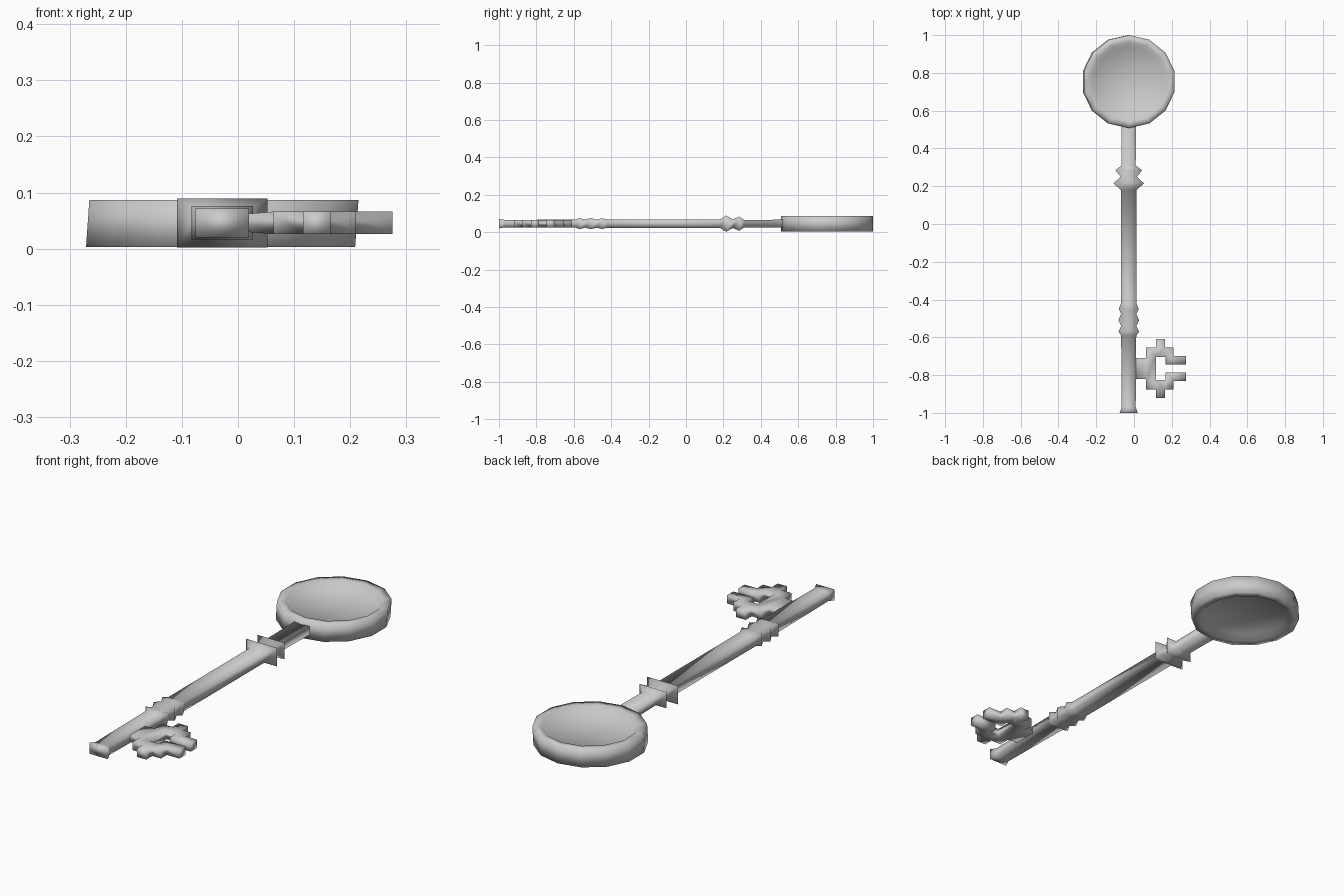
import bpy, bmesh, math

cube = bpy.data.objects.get("Cube")
if cube:
    bpy.data.objects.remove(cube, do_unlink=True)

CX, CZ = -0.028, 0.046      # shaft axis

metal = bpy.data.materials.new("grey metal")
metal.use_nodes = True
metal.diffuse_color = (0.6, 0.6, 0.6, 1)
metal.node_tree.nodes["Principled BSDF"].inputs["Base Color"].default_value = (0.6, 0.6, 0.6, 1)


def finish(name, bm):
    """Turn a bmesh into a smooth shaded metal object."""
    bmesh.ops.recalc_face_normals(bm, faces=bm.faces)
    for f in bm.faces:
        f.smooth = True
    mesh = bpy.data.meshes.new(name)
    bm.to_mesh(mesh)
    bm.free()
    mesh.materials.append(metal)
    obj = bpy.data.objects.new(name, mesh)
    bpy.context.collection.objects.link(obj)
    return obj


def skin(bm, rings):
    """Bridge successive closed rings of vertices with quads."""
    for a, b in zip(rings, rings[1:]):
        n = len(a)
        for i in range(n):
            j = (i + 1) % n
            bm.faces.new((a[i], a[j], b[j], b[i]))


# Square shaft with pointed collars: (y, half width)
profile = [(-1, .048), (-.97, .037), (-.59, .04), (-.57, .055), (-.54, .04),
           (-.51, .055), (-.475, .04), (-.45, .053), (-.42, .041), (.18, .041),
           (.215, .081), (.25, .043), (.285, .071), (.31, .037), (.53, .039)]
bm = bmesh.new()
rings = [[bm.verts.new((CX + sx * w, y, CZ + sz * w * .54))
          for sx, sz in ((-1, -1), (1, -1), (1, 1), (-1, 1))] for y, w in profile]
skin(bm, rings)
bm.faces.new(rings[0])
bm.faces.new(rings[-1])
finish("shaft", bm)

# Round head, recessed on both sides: (radius, z)
SIDES, HEAD_Y = 14, .754
bm = bmesh.new()
rings = []
for r, z in [(.185, .026), (.21, .003), (.246, .003), (.246, .087), (.21, .087), (.185, .063)]:
    rings.append([bm.verts.new((CX + .07 * (z - CZ) + r * math.sin(math.tau * i / SIDES),
                                HEAD_Y + r * math.cos(math.tau * i / SIDES), z))
                  for i in range(SIDES)])
skin(bm, rings)
for ring, z in ((rings[0], .03), (rings[-1], .06)):
    hub = bm.verts.new((CX, HEAD_Y, z))
    for i in range(SIDES):
        bm.faces.new((ring[i], ring[(i + 1) % SIDES], hub))
finish("head", bm)

# Stepped bit: half outline as (x, offset from its centre line), mirrored in y
BIT_Y = -.765
half = [(-.01, .055), (.063, .055), (.063, .11), (.116, .11), (.116, .155), (.165, .155),
        (.165, .11), (.21, .11), (.21, .065), (.275, .065), (.275, .02), (.167, .02),
        (.167, .062), (.116, .062)]
outline = half + [(x, -d) for x, d in reversed(half)]
bm = bmesh.new()
rings = []
for side in (-1, 1):
    rings.append([bm.verts.new((x, BIT_Y + d, CZ + side * (.014 if x < 0 else .02)))
                  for x, d in outline])
skin(bm, rings)
caps = [bm.faces.new(r) for r in rings]
bmesh.ops.triangulate(bm, faces=caps)
finish("bit", bm)
